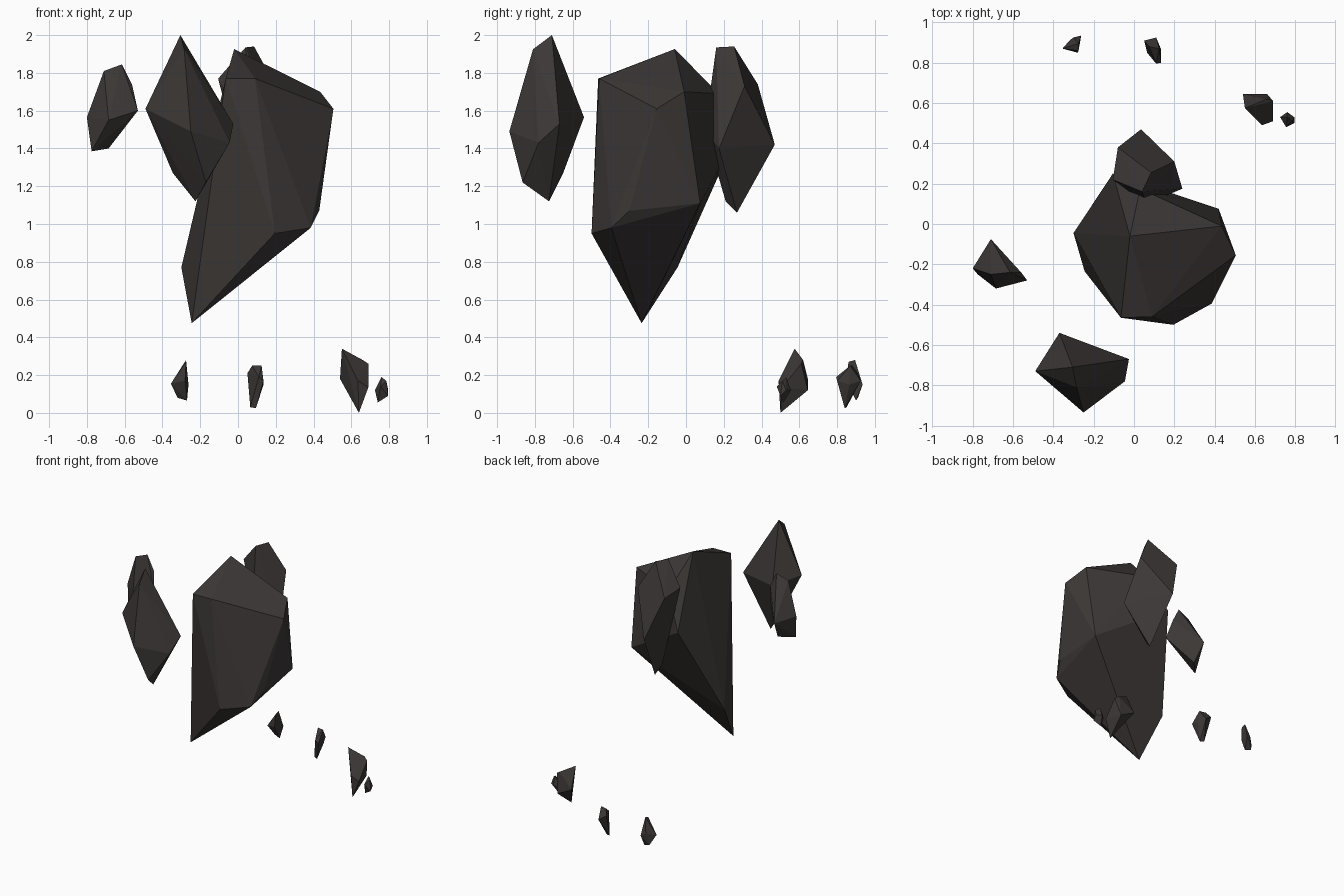
import bpy, bmesh

# one dark stone colour
stone = bpy.data.materials.new("dark_stone")
stone.diffuse_color = (0.045, 0.039, 0.037, 1)


def rock(name, corners):
    """Faceted stone: the convex hull of a few corner points."""
    bm = bmesh.new()
    for c in corners:
        bm.verts.new(c)
    res = bmesh.ops.convex_hull(bm, input=bm.verts[:])
    loose = [v for v in bm.verts if not v.link_faces]
    bmesh.ops.delete(bm, geom=loose, context='VERTS')
    bmesh.ops.recalc_face_normals(bm, faces=bm.faces[:])
    me = bpy.data.meshes.new(name)
    bm.to_mesh(me)
    bm.free()
    me.materials.append(stone)
    ob = bpy.data.objects.new(name, me)
    bpy.context.collection.objects.link(ob)
    return ob


# big central boulder, pointed at the bottom
rock("main_boulder", [
    (-.02, -.06, 1.926), (-.065, -.465, 1.77), (.09, -.46, 1.77),
    (.435, -.01, 1.70), (.505, -.155, 1.61), (.03, .175, 1.69),
    (-.105, .25, 1.43), (.42, .075, 1.11), (.43, -.30, 1.07),
    (.385, -.395, .98), (.195, -.50, .95), (-.30, -.045, .77),
    (-.245, -.235, .475)])

# long shard at the front left
rock("front_shard", [
    (-.305, -.71, 2.0), (-.285, -.81, 1.925), (-.49, -.73, 1.61),
    (-.37, -.54, 1.565), (-.025, -.67, 1.53), (-.045, -.78, 1.43),
    (-.25, -.935, 1.49), (-.17, -.865, 1.22), (-.345, -.65, 1.27),
    (-.225, -.725, 1.12)])

# small shard on the left
rock("left_shard", [
    (-.615, -.24, 1.845), (-.71, -.25, 1.81), (-.56, -.24, 1.735),
    (-.53, -.28, 1.60), (-.80, -.22, 1.565), (-.685, -.32, 1.55),
    (-.71, -.075, 1.54), (-.775, -.25, 1.385), (-.685, -.155, 1.40)])

# shard leaning on the back of the boulder
rock("back_shard", [
    (.04, .16, 1.935), (.085, .255, 1.94), (-.105, .22, 1.77),
    (-.08, .38, 1.74), (.2, .31, 1.73), (.035, .47, 1.42),
    (.24, .175, 1.40), (.06, .10, 1.5), (.08, .27, 1.06),
    (.06, .21, 1.12)])

# small chips near the ground
rock("chip_left", [
    (-.275, .86, .27), (-.275, .895, .28), (-.355, .87, .155),
    (-.30, .925, .17), (-.262, .935, .15), (-.32, .91, .08),
    (-.27, .9, .065), (-.28, .85, .17)])
rock("chip_middle", [
    (.075, .88, .25), (.125, .87, .25), (.05, .91, .21),
    (.11, .925, .17), (.135, .80, .17), (.11, .795, .19),
    (.135, .865, .15), (.095, .84, .025), (.065, .85, .03)])
rock("chip_right", [
    (.55, .575, .34), (.69, .61, .26), (.69, .51, .135),
    (.64, .5, 0), (.54, .645, .18), (.66, .645, .12),
    (.66, .62, .28), (.635, .49, .17)])
rock("chip_far_right", [
    (.76, .53, .19), (.785, .51, .17), (.795, .50, .09),
    (.795, .53, .12), (.74, .515, .055), (.725, .53, .12),
    (.76, .555, .12), (.755, .48, .14)])
